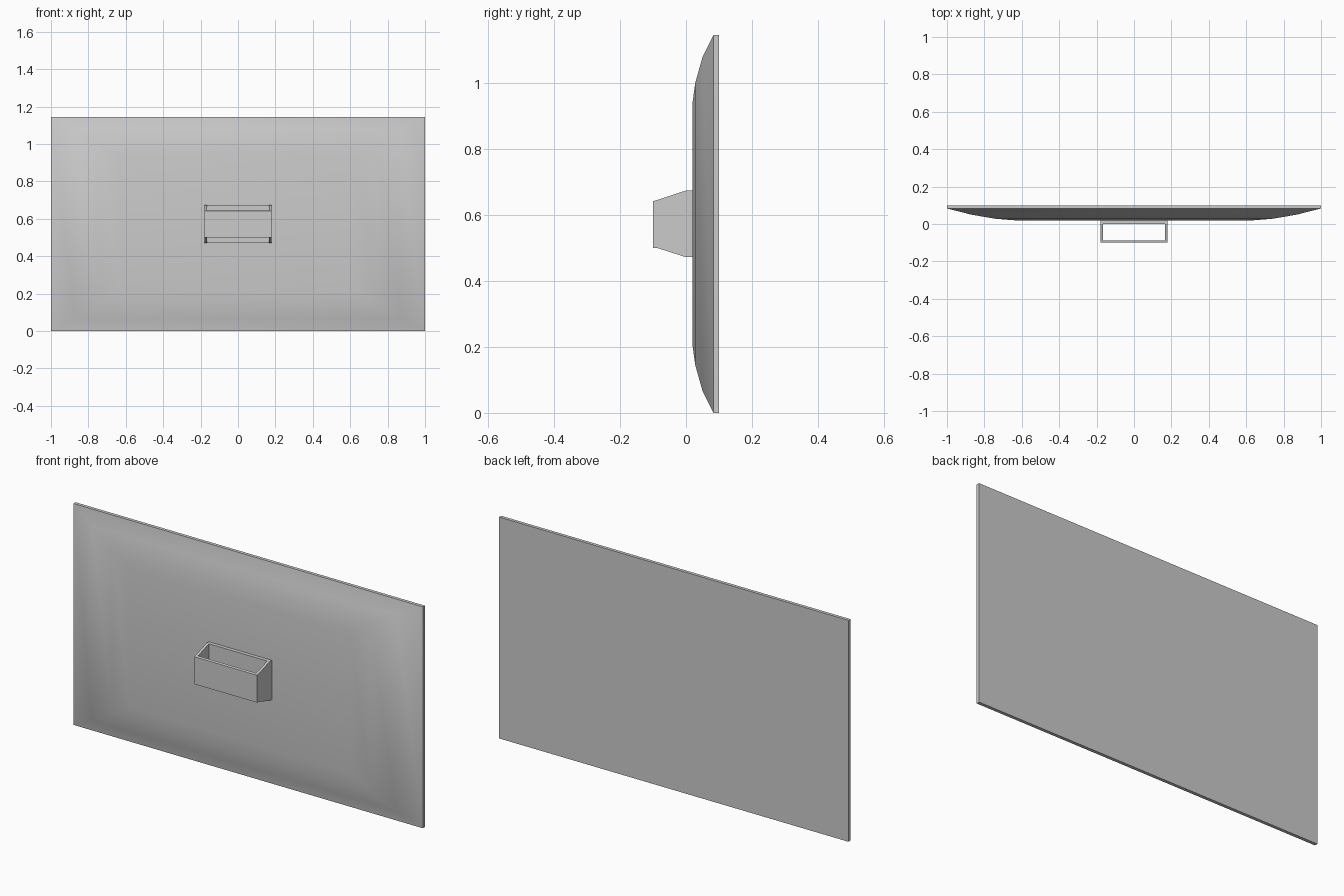
import bpy, bmesh, math

if "Cube" in bpy.data.objects:
    bpy.data.objects.remove(bpy.data.objects["Cube"])


def finish(bm, name, smooth=False):
    bmesh.ops.recalc_face_normals(bm, faces=bm.faces)
    mesh = bpy.data.meshes.new(name)
    bm.to_mesh(mesh)
    bm.free()
    obj = bpy.data.objects.new(name, mesh)
    bpy.context.collection.objects.link(obj)
    if smooth:
        bpy.ops.object.select_all(action='DESELECT')
        obj.select_set(True)
        bpy.context.view_layer.objects.active = obj
        bpy.ops.object.shade_smooth_by_angle(angle=math.radians(30))
    return obj


# Panel: nested rectangles from flat rear face to the raised front (y, inset x, inset z)
W, H = 1.0, 1.145
rings = [(0.10, 0, 0), (0.083, 0, 0), (0.05, 0.13, 0.067),
         (0.028, 0.26, 0.145), (0.019, 0.37, 0.21)]
bm = bmesh.new()
loops = []
for y, ix, iz in rings:
    x = W - ix
    loops.append([bm.verts.new(p) for p in
                  ((-x, y, iz), (x, y, iz), (x, y, H - iz), (-x, y, H - iz))])
for a, b in zip(loops, loops[1:]):
    for i in range(4):
        j = (i + 1) % 4
        bm.faces.new((a[i], a[j], b[j], b[i]))
bm.faces.new(loops[0])
bm.faces.new(loops[-1])
finish(bm, "panel", smooth=True)

# Bracket: open rectangular frame, taller towards the panel
xs = [-0.18, -0.167, 0.167, 0.18]
rows = [(-0.10, 0.50, 0.642), (-0.088, 0.50, 0.645),
        (0.0, 0.472, 0.674), (0.02, 0.472, 0.674)]
bm = bmesh.new()
low, high = [[[bm.verts.new((x, r[0], r[k])) for x in xs] for r in rows]
             for k in (1, 2)]
for g in (low, high):
    for j in range(3):
        for i in range(3):
            if (i, j) != (1, 1):
                bm.faces.new((g[j][i], g[j][i + 1], g[j + 1][i + 1], g[j + 1][i]))
# Outer and inner walls joining the two sheets
rim = [e for e in bm.edges if e.is_boundary]
partner = {low[j][i]: high[j][i] for j in range(4) for i in range(4)}
for e in rim:
    a, b = e.verts
    if a in partner:
        bm.faces.new((a, b, partner[b], partner[a]))
finish(bm, "bracket")
